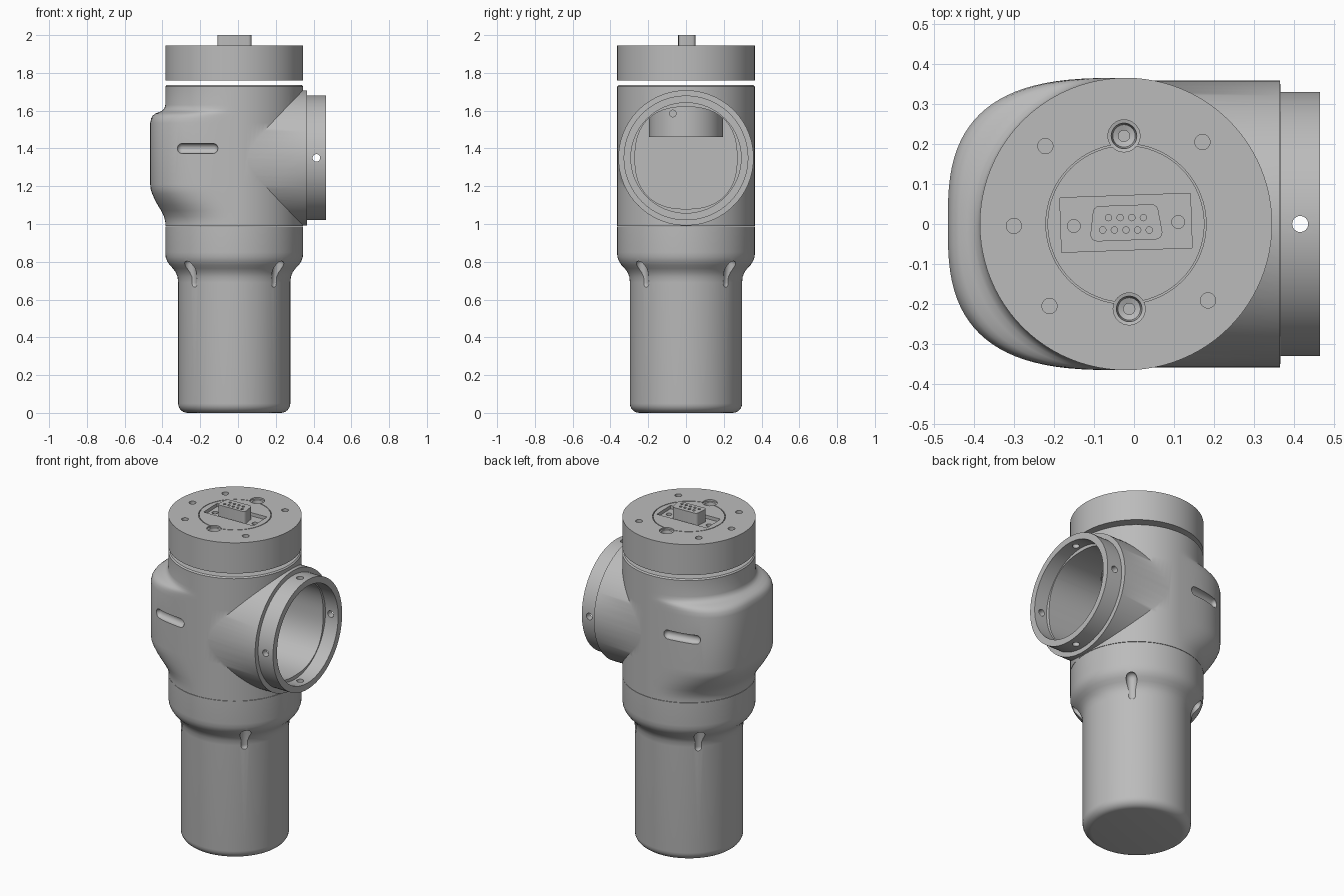
import bpy
import bmesh
from math import pi, sin, cos, radians
from mathutils import Matrix, Vector

cube = bpy.data.objects.get("Cube")
if cube:
    bpy.data.objects.remove(cube, do_unlink=True)

AX = -0.02           # axis of the upright body
PORT_Z = 1.35        # axis of the side port
R = 0.365

grey = bpy.data.materials.new("matte_grey")
grey.use_nodes = True
grey.diffuse_color = (0.5, 0.5, 0.5, 1)
grey.node_tree.nodes["Principled BSDF"].inputs["Base Color"].default_value = (0.5, 0.5, 0.5, 1)


def loft(name, rings):
    """Skin a stack of equal-length rings and close both ends."""
    bm = bmesh.new()
    loops = [[bm.verts.new(p) for p in ring] for ring in rings]
    n = len(loops[0])
    for a, b in zip(loops, loops[1:]):
        for i in range(n):
            j = (i + 1) % n
            bm.faces.new((a[i], a[j], b[j], b[i]))
    bm.faces.new(loops[0][::-1])
    bm.faces.new(loops[-1])
    bmesh.ops.recalc_face_normals(bm, faces=bm.faces)
    me = bpy.data.meshes.new(name)
    bm.to_mesh(me)
    bm.free()
    me.materials.append(grey)
    ob = bpy.data.objects.new(name, me)
    bpy.context.collection.objects.link(ob)
    return ob


def circle(r, z, n=64):
    return [(r * cos(2 * pi * i / n), r * sin(2 * pi * i / n), z) for i in range(n)]


def turned(name, profile, at=(0, 0, 0), axis=(0, 0, 1), n=64):
    """Revolve (radius, height) points, then aim the result along an axis."""
    ob = loft(name, [circle(r, z, n) for r, z in profile])
    turn = Vector((0, 0, 1)).rotation_difference(Vector(axis)).to_matrix().to_4x4()
    ob.data.transform(Matrix.Translation(at) @ turn)
    return ob


def rod(name, r, length, at, axis=(0, 0, 1), n=24):
    return turned(name, [(r, -length / 2), (r, length / 2)], at, axis, n)


def capsule(name, r, length, at, axis):
    h = length / 2 - r
    arc = [k * pi / 12 for k in range(6)]
    prof = [(r * sin(a + 0.02), -h - r * cos(a)) for a in arc] + [(r, -h), (r, h)]
    prof += [(r * sin(a + 0.02), h + r * cos(a)) for a in arc[::-1]]
    return turned(name, prof, at, axis, 24)


def combine(ob, others, op="DIFFERENCE"):
    bpy.context.view_layer.objects.active = ob
    for other in others:
        mod = ob.modifiers.new("cut", "BOOLEAN")
        mod.operation, mod.solver, mod.object = op, "EXACT", other
        bpy.ops.object.modifier_apply(modifier=mod.name)
        bpy.data.objects.remove(other, do_unlink=True)


def smooth(ob, angle=35):
    bpy.ops.object.select_all(action="DESELECT")
    ob.select_set(True)
    bpy.context.view_layer.objects.active = ob
    bpy.ops.object.shade_smooth_by_angle(angle=radians(angle))


def power(v, e):
    return (1 if v >= 0 else -1) * abs(v) ** e


# Lower bowl: bottom fillet, straight tube, flared shoulder
fillet = [(0.247 + 0.05 * sin(a), 0.05 - 0.05 * cos(a)) for a in [k * pi / 12 for k in range(7)]]
flare = [(0.297, 0.69), (0.3, 0.72), (0.31, 0.745), (0.325, 0.765), (0.342, 0.783),
         (0.355, 0.803), (0.363, 0.825), (R, 0.85), (R, 0.988)]
bowl = turned("lower_bowl", fillet + flare, (AX, 0, 0))
combine(bowl, [capsule("notch", 0.03, 0.16,
                       (AX + 0.325 * cos(a), 0.325 * sin(a), 0.735), (0.12 * cos(a), 0.12 * sin(a), 1))
               for a in [pi / 4 + k * pi / 2 for k in range(4)]])
smooth(bowl)


# Housing: round section swelling into a squarish bulge on the -x side
def section(z, t, n=96):
    ring = []
    for i in range(n):
        a = 2 * pi * i / n
        x, y = R * cos(a), R * sin(a)
        if cos(a) < 0:
            bx, by = 0.445 * power(cos(a), 2 / 2.9), R * power(sin(a), 2 / 2.9)
            x, y = x + (bx - x) * t, y + (by - y) * t
        ring.append((AX + x, y, z))
    return ring


swell = [(0.99, 0), (1.01, 0), (1.04, 0.08), (1.07, 0.27), (1.1, 0.5), (1.13, 0.7), (1.16, 0.87),
         (1.185, 0.97), (1.21, 1), (1.535, 1), (1.56, 0.93), (1.575, 0.82), (1.585, 0.65),
         (1.593, 0.4), (1.6, 0.2), (1.612, 0.06), (1.63, 0), (1.728, 0)]
housing = loft("housing", [section(z, t) for z, t in swell] +
               [[(AX + (x - AX) * 0.98, y * 0.98, 1.735) for x, y, z in section(1.735, 0)]])
port = turned("port", [(0.358, 0), (0.358, 0.365), (0.33, 0.3655), (0.33, 0.465)],
              (0, 0, PORT_Z), (1, 0, 0), 96)
combine(housing, [port], "UNION")

# Port bore, pin holes and finger slots
bore = loft("bore", [[(x, 0.27 * power(cos(a), 0.83), PORT_Z + 0.27 * power(sin(a), 0.83))
                      for a in [2 * pi * (i + 0.5) / 72 for i in range(72)]] for x in (-0.3, 0.6)])
cuts = [bore,
        turned("counterbore", [(0.292, 0.38), (0.292, 0.6)], (0, 0, PORT_Z), (1, 0, 0)),
        rod("pin_y", 0.02, 1, (0.415, 0, PORT_Z), (0, 1, 0)),
        rod("pin_z", 0.02, 1, (0.415, 0, PORT_Z))]
for s in (-1, 1):
    cuts.append(capsule("slot", 0.027, 0.22, (-0.215, s * 0.347, 1.4), (1, s * 0.19, 0)))
combine(housing, cuts)
smooth(housing)

# Inner seat hanging from the top of the bore
seat = turned("inner_seat", [(0.195, 1.46), (0.195, 1.65)], (AX, 0, 0))
combine(seat, [rod("seat_hole", 0.018, 0.1, (0.17, -0.07, 1.585), (1, 0, 0))])
smooth(seat)

# Cap with screw holes, ring groove, countersinks and connector recess
TOP = 1.945
cap = turned("cap", [(R, 1.76), (R, TOP)], (AX, 0, 0), n=96)
holes = [rod("screw_hole", 0.019, 0.06, (AX + 0.28 * cos(radians(d)), 0.28 * sin(radians(d)), TOP))
         for d in (47, 136, 181, 227, 317)]
groove = turned("groove", [(0.2, TOP - 0.008), (0.2, TOP + 0.02)], (AX, 0, 0))
combine(groove, [turned("groove_core", [(0.196, 1.9), (0.196, 2)], (AX, 0, 0))])
sinks = [turned("countersink", [(0.014, -0.08), (0.014, -0.045), (0.028, -0.04),
                                (0.032, -0.012), (0.04, -0.01), (0.04, 0.02)], (x, y, TOP), n=32)
         for x, y in ((-0.025, 0.22), (-0.012, -0.212))]
tilt = Matrix.Rotation(radians(2), 4, "Z")


def plate(name, corners, z0, z1):
    ob = loft(name, [[(x, y, z) for x, y in corners] for z in (z0, z1)])
    ob.data.transform(Matrix.Translation((AX, 0.003, 0)) @ tilt)
    return ob


recess = plate("recess", [(-0.163, -0.068), (0.163, -0.068), (0.163, 0.068), (-0.163, 0.068)],
               TOP - 0.02, TOP + 0.02)
combine(cap, holes + [groove] + sinks + [recess] +
        [rod("jack_hole", 0.016, 0.08, (AX + s * 0.13, s * 0.005, TOP - 0.02)) for s in (-1, 1)])
smooth(cap)

# Nine-way connector with rounded trapezoid outline
outline = []
for cx, cy, start in ((0.065, 0.027, 0), (-0.065, 0.027, 90), (-0.073, -0.027, 180), (0.073, -0.027, 270)):
    for k in range(5):
        a = radians(start + k * 22.5)
        outline.append((cx + 0.017 * cos(a), cy + 0.017 * sin(a)))
plug = plate("connector", outline, TOP - 0.025, 2)
combine(plug, [rod("socket", 0.008, 0.04, (AX + 0.029 * (i - (count - 1) / 2), y, 2), n=16)
               for count, y in ((4, 0.016), (5, -0.015)) for i in range(count)])
smooth(plug)
